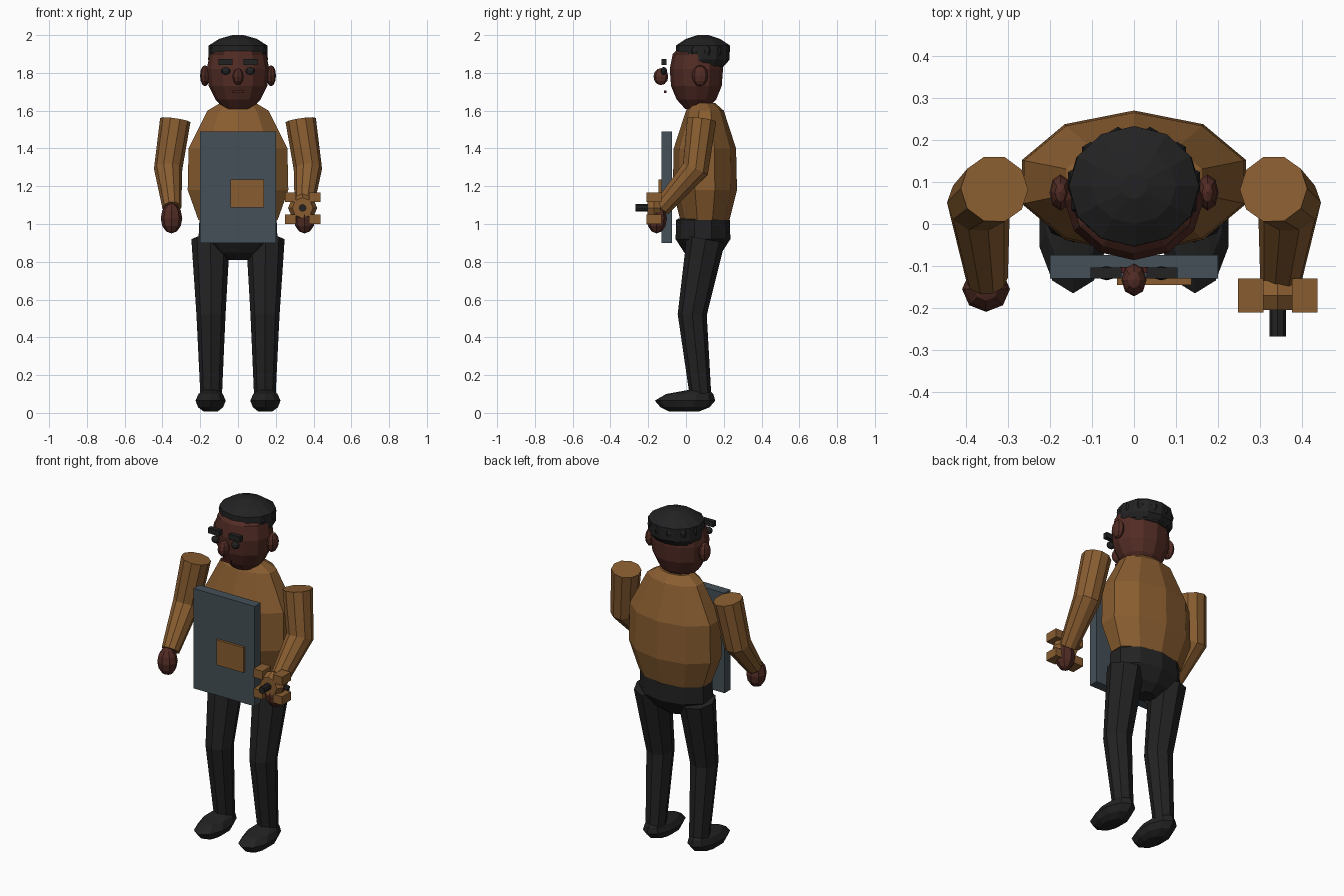
import bpy, bmesh, math
from mathutils import Vector, Matrix

if "Cube" in bpy.data.objects:
    bpy.data.objects.remove(bpy.data.objects["Cube"])


def material(name, r, g, b):
    m = bpy.data.materials.new(name)
    m.diffuse_color = (r, g, b, 1)
    m.use_nodes = True
    m.node_tree.nodes["Principled BSDF"].inputs["Base Color"].default_value = m.diffuse_color
    return m


TAN = material("tan cloth", 0.25, 0.11, 0.03)
SKIN = material("brown skin", 0.085, 0.025, 0.018)
LIP = material("dark red lip", 0.07, 0.015, 0.013)
BLACK = material("charcoal", 0.016, 0.016, 0.017)
SLATE = material("slate grey", 0.058, 0.08, 0.095)


def finish(name, bm, mat):
    bmesh.ops.recalc_face_normals(bm, faces=bm.faces)
    me = bpy.data.meshes.new(name)
    bm.to_mesh(me)
    bm.free()
    me.materials.append(mat)
    ob = bpy.data.objects.new(name, me)
    bpy.context.collection.objects.link(ob)
    return ob


def skin_rings(name, rings, mat):
    """Bridge equal-length point rings and cap both ends."""
    bm = bmesh.new()
    vs = [[bm.verts.new(p) for p in ring] for ring in rings]
    n = len(vs[0])
    for a, b in zip(vs, vs[1:]):
        for i in range(n):
            j = (i + 1) % n
            bm.faces.new((a[i], a[j], b[j], b[i]))
    bm.faces.new(vs[0])
    bm.faces.new(vs[-1])
    return finish(name, bm, mat)


def stack(name, levels, n, mat, x=0, slope=0):
    """Elliptic rings: (z, centre y, x radius, y radius)."""
    rings = []
    for z, cy, rx, ry in levels:
        ring = []
        for i in range(n):
            a = 2 * math.pi * i / n + math.pi / 2
            ring.append((x + rx * math.cos(a), cy + ry * math.sin(a),
                         z - slope * math.sin(a)))
        rings.append(ring)
    return skin_rings(name, rings, mat)


def limb(name, path, n, mat):
    """Tapered tube with mitred joints: (x, y, z, radius)."""
    pts = [Vector(p[:3]) for p in path]
    rings = []
    for i, p in enumerate(pts):
        t = Vector()
        if i:
            t += (p - pts[i - 1]).normalized()
        if i < len(pts) - 1:
            t += (pts[i + 1] - p).normalized()
        t.normalize()
        u = Vector((1, 0, 0))
        u = (u - t * u.dot(t)).normalized()
        w = t.cross(u)
        r = path[i][3]
        rings.append([p + r * (math.cos(k * 2 * math.pi / n) * u +
                               math.sin(k * 2 * math.pi / n) * w) for k in range(n)])
    return skin_rings(name, rings, mat)


def ball(name, loc, size, mat, seg=8, rings=6):
    bm = bmesh.new()
    bmesh.ops.create_uvsphere(bm, u_segments=seg, v_segments=rings, radius=1)
    bm.transform(Matrix.Translation(loc) @ Matrix.Diagonal((*size, 1)))
    return finish(name, bm, mat)


def box(name, lo, hi, mat):
    bm = bmesh.new()
    bmesh.ops.create_cube(bm, size=1)
    lo, hi = Vector(lo), Vector(hi)
    bm.transform(Matrix.Translation((lo + hi) / 2) @ Matrix.Diagonal((*(hi - lo), 1)))
    return finish(name, bm, mat)


# Body
stack("torso", [(1.02, .10, .22, .13), (1.18, .10, .28, .17), (1.40, .10, .275, .165),
                (1.60, .10, .17, .10), (1.64, .09, .10, .065)], 10, TAN)
stack("pelvis", [(.81, .09, .06, .05), (.85, .09, .14, .10), (.92, .09, .22, .145),
                 (1.02, .09, .215, .142), (1.03, .09, .20, .13)], 10, BLACK)
stack("neck", [(1.58, .08, .075, .06), (1.70, .07, .075, .06)], 8, SKIN)

# Head and cap
stack("head", [(1.61, .055, .07, .06), (1.66, .055, .12, .105), (1.73, .055, .155, .134),
               (1.82, .055, .165, .141), (1.90, .06, .15, .13), (1.96, .07, .08, .08)],
      12, SKIN)
stack("cap", [(1.845, .085, .145, .125), (1.87, .088, .158, .142), (1.945, .09, .155, .143),
              (1.98, .09, .10, .09), (2.0, .09, .03, .03)], 12, BLACK)
stack("cap_back_edge", [(1.835, .10, .13, .10), (1.87, .105, .145, .125)], 12, BLACK)
for i in range(8):
    a = math.radians(-22 + i * 32)
    ball("cap_fold", (.138 * math.cos(a), .09 + .122 * math.sin(a), 1.915),
         (.024, .024, .032), BLACK, 6, 4)

# Face
ball("nose", (0, -.133, 1.78), (.03, .039, .045), SKIN)
box("mouth", (-.033, -.117, 1.693), (.033, -.102, 1.707), LIP)

for side, s in (("left", -1), ("right", 1)):
    ball(side + "_ear", (.175 * s, .075, 1.785), (.026, .043, .056), SKIN)
    ball(side + "_eye", (.065 * s, -.117, 1.81), (.026, .017, .021), BLACK)
    box(side + "_eyebrow", (.067 * s - .037, -.13, 1.842),
        (.067 * s + .037, -.104, 1.874), BLACK)
    # Arms and hands
    limb(side + "_arm", [(.332 * s, .083, 1.55, .081), (.37 * s, .05, 1.29, .075),
                         (.35 * s, -.13, 1.085, .05)], 10, TAN)
    ball(side + "_hand", (.352 * s, -.155, 1.03), (.057, .054, .08), SKIN)
    # Legs and shoes
    limb(side + "_leg", [(.145 * s, .105, .92, .102), (.143 * s, .033, .52, .077),
                         (.142 * s, .077, .09, .057)], 8, BLACK)
    stack(side + "_shoe", [(.008, -.01, .04, .08), (.03, -.005, .07, .13),
                           (.065, -.005, .084, .16), (.10, .02, .068, .125),
                           (.12, .065, .04, .06)], 10, BLACK, x=.145 * s)

# Apron panel with pocket
box("apron_panel", (-.2, -.13, .90), (.2, -.074, 1.49), SLATE)
box("pocket", (-.04, -.145, 1.087), (.137, -.129, 1.235), TAN)

# Hand-held tool: round hub, four lugs and a dark spindle
limb("tool_hub", [(.342, -.135, 1.085, .06), (.342, -.17, 1.085, .077),
                  (.342, -.205, 1.085, .055)], 8, TAN)
for sx in (-1, 1):
    for sz in (-1, 1):
        x, z = .342 + .064 * sx, 1.083 + .058 * sz
        box("tool_lug", (x - .03, -.21, z - .025), (x + .03, -.13, z + .025), TAN)
limb("tool_spindle", [(.342, -.13, 1.085, .02), (.342, -.268, 1.085, .02)], 8, BLACK)
